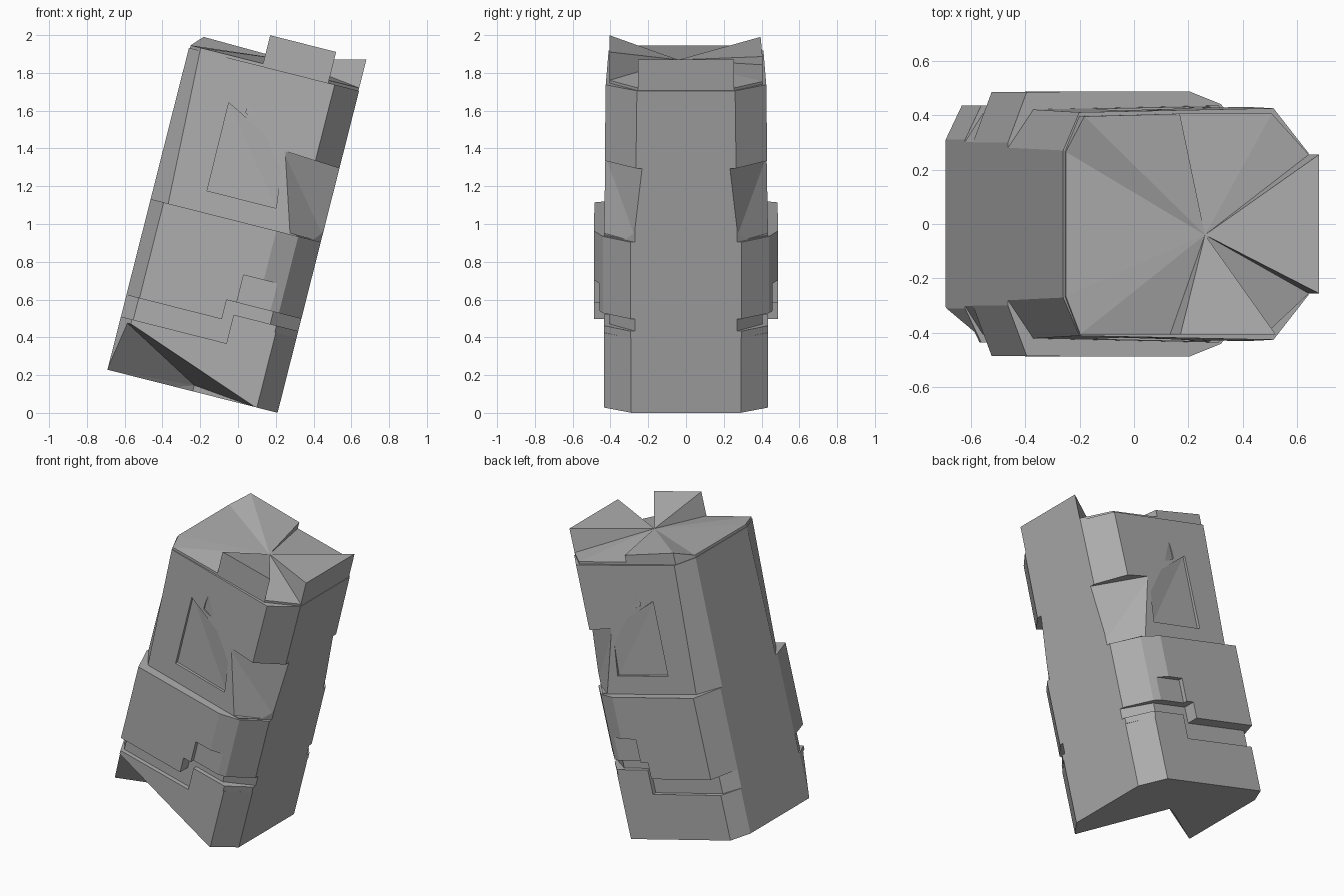
import bpy, bmesh, math
from mathutils import Matrix, Vector

if "Cube" in bpy.data.objects:
    bpy.data.objects.remove(bpy.data.objects["Cube"])

TILT = Matrix.Rotation(math.radians(14.2), 4, 'Y')   # the block leans to +x

grey = bpy.data.materials.new("stone_grey")
grey.diffuse_color = (0.42, 0.42, 0.42, 1)
grey.use_nodes = True
grey.node_tree.nodes["Principled BSDF"].inputs["Base Color"].default_value = grey.diffuse_color


def add_object(name, bm):
    bmesh.ops.recalc_face_normals(bm, faces=bm.faces[:])
    mesh = bpy.data.meshes.new(name)
    bm.to_mesh(mesh)
    bm.free()
    mesh.materials.append(grey)
    ob = bpy.data.objects.new(name, mesh)
    bpy.context.collection.objects.link(ob)
    return ob


def ring(half):
    """Half outline (u, y) from left to right, mirrored to a full loop."""
    return half + [(u, -y) for u, y in reversed(half)]


def section(name, low, high, w0, w1):
    """Chamfered block between two outlines."""
    bm = bmesh.new()
    a = [bm.verts.new((u, y, w0)) for u, y in ring(low)]
    b = [bm.verts.new((u, y, w1)) for u, y in ring(high)]
    n = len(a)
    for i in range(n):
        j = (i + 1) % n
        bm.faces.new((a[i], a[j], b[j], b[i]))
    bm.faces.new(a[::-1])
    bm.faces.new(b)
    return add_object(name, bm)


def hull(points):
    bm = bmesh.new()
    vs = [bm.verts.new(p) for p in points]
    res = bmesh.ops.convex_hull(bm, input=vs)
    loose = {g for g in res["geom_interior"] + res["geom_unused"] if isinstance(g, bmesh.types.BMVert)}
    bmesh.ops.delete(bm, geom=list(loose), context='VERTS')
    return add_object("cutter", bm)


def cut(ob, cutter):
    """Subtract a cutter and remove it."""
    mod = ob.modifiers.new("cut", 'BOOLEAN')
    mod.operation, mod.solver, mod.object = 'DIFFERENCE', 'EXACT', cutter
    deps = bpy.context.evaluated_depsgraph_get()
    mesh = bpy.data.meshes.new_from_object(ob.evaluated_get(deps))
    ob.modifiers.clear()
    ob.data = mesh
    bpy.data.objects.remove(cutter)


def cut_sides(ob, inner):
    """Cut front and back alike: everything outside the inner points."""
    for s in (1, -1):
        cut(ob, hull([(u, s * y, w) for u, y, w in inner] + [(u, s * 0.8, w) for u, y, w in inner]))


def groove(ob, u0, y0, u1, y1, w0, w1):
    cut_sides(ob, [(u, y, w) for u, y in ((u0, y0), (u1, y1)) for w in (w0, w1)])


# Lower block
low = [(-.726, .31), (-.665, .435), (.09, .435), (.203, .29)]
lower = section("lower_block", low, low, .052, .46)
groove(lower, -.66, .405, -.15, .405, .342, .5)
groove(lower, -.76, .25, -.655, .41, .342, .5)
# slanted missing corner under the front left
cut(lower, hull([(-.735, -.45, .345), (-.26, .05, .085), (.09, -.445, .05), (-.735, -.31, .05),
                 (-.26, .05, -.1), (.09, -.445, -.1), (-.8, -.31, -.1), (-.9, -.7, -.1),
                 (-.8, -.6, .345), (.09, -.6, -.1)]))

# Middle block, the widest one
mid = [(-.726, .30), (-.655, .485), (-.04, .487), (.08, .44), (.203, .295)]
middle = section("middle_block", mid, mid, .46, .984)
groove(middle, -.15, .435, .3, .435, .44, .51)       # thin lower strip
groove(middle, -.205, .405, -.15, .405, .44, .565)   # step of the groove
groove(middle, -.16, .405, .06, .405, .498, .565)    # raised part of the groove
groove(middle, .05, .405, .23, .245, .498, .565)
groove(middle, -.15, .458, .3, .458, .56, .715)      # shallow recess

# Upper block
up0 = [(-.726, .28), (-.63, .42), (.07, .435), (.203, .27)]
up1 = [(-.726, .27), (-.665, .41), (.07, .425), (.203, .26)]
upper = section("upper_block", up0, up1, .984, 1.81)
# side panel recess, fading out to the upper right
cut_sides(upper, [(-.447, .402, 1.10), (-.45, .402, 1.58), (-.108, .434, 1.405), (-.07, .415, 1.10)])
cut_sides(upper, [(-.35, .41, 1.55), (-.35, .412, 1.595), (-.338, .42, 1.68), (-.2, .432, 1.5)])
# scooped corners under the top band
cut_sides(upper, [(-.11, .437, 1.405), (.23, .215, 1.385), (.03, .437, .99), (.23, .26, .99)])

# Crown: wedges fanning out from one centre point at different heights
L, R, F = 1.825, 1.98, .405
rim = [  # (start, end, height at start, height at end)
    ((-.72, .265), (-.72, -.265), L, L),
    ((-.72, -.265), (-.665, -F), L, L),
    ((-.665, -F), (-.325, -F), L, L),
    ((-.325, -F), (.035, -F), R, R),
    ((.035, -F), (.2, -.255), L, L),
    ((.2, -.255), (.2, .255), R, R),
    ((.2, .255), (.06, F), L, L),
    ((.06, F), (-.3, F), L, L),
    ((-.3, F), (-.665, .395), 1.87, 1.885),
    ((-.665, .395), (-.72, .265), 1.885, L),
]
bm = bmesh.new()
for p, q, hp, hq in rim:
    c = (-.206, -.04)
    b = [bm.verts.new((*v, 1.80)) for v in (c, p, q)]
    t = [bm.verts.new((*v, h)) for v, h in ((c, 1.876), (p, hp), (q, hq))]
    bm.faces.new(b)
    bm.faces.new(t)
    for i in range(3):
        j = (i + 1) % 3
        bm.faces.new((b[i], b[j], t[j], t[i]))
crown = add_object("crown", bm)

# Lean the whole stack
for ob in (lower, middle, upper, crown):
    ob.data.transform(TILT)
